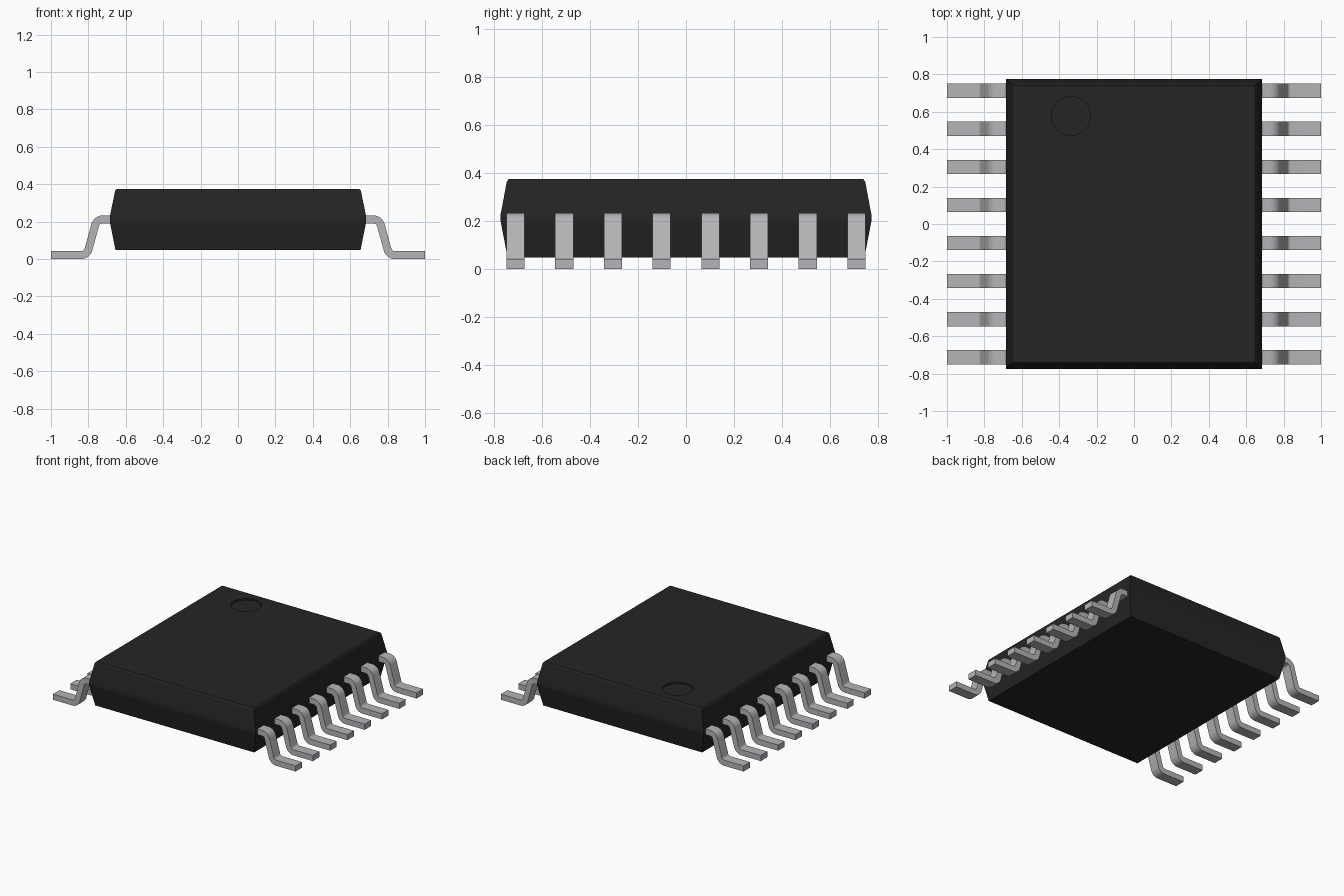
import bpy, bmesh, math
from mathutils import Vector

if "Cube" in bpy.data.objects:
    bpy.data.objects.remove(bpy.data.objects["Cube"])


def material(name, rgb):
    m = bpy.data.materials.new(name)
    m.diffuse_color = (*rgb, 1)
    m.use_nodes = True
    m.node_tree.nodes["Principled BSDF"].inputs["Base Color"].default_value = m.diffuse_color
    return m


black = material("black_plastic", (0.018, 0.018, 0.018))
metal = material("grey_metal", (0.46, 0.46, 0.48))


def add_object(name, bm, mat):
    bmesh.ops.recalc_face_normals(bm, faces=bm.faces)
    mesh = bpy.data.meshes.new(name)
    bm.to_mesh(mesh)
    bm.free()
    mesh.materials.append(mat)
    ob = bpy.data.objects.new(name, mesh)
    bpy.context.collection.objects.link(ob)
    return ob


def smooth(ob, degrees):
    bpy.ops.object.select_all(action='DESELECT')
    ob.select_set(True)
    bpy.context.view_layer.objects.active = ob
    bpy.ops.object.shade_smooth_by_angle(angle=math.radians(degrees))


# Body: stacked rectangles, widest at the middle ridge, tapering both ways
rings = [(0.048, 0.655, 0.745), (0.193, 0.684, 0.773), (0.204, 0.6855, 0.7755),
         (0.222, 0.6855, 0.7755), (0.233, 0.684, 0.773),
         (0.366, 0.657, 0.748), (0.375, 0.649, 0.740)]
bm = bmesh.new()
loops = [[bm.verts.new((sx * hx, sy * hy, z))
          for sx, sy in ((-1, -1), (1, -1), (1, 1), (-1, 1))] for z, hx, hy in rings]
for a, b in zip(loops, loops[1:]):
    for i in range(4):
        j = (i + 1) % 4
        bm.faces.new((a[i], a[j], b[j], b[i]))
bm.faces.new(loops[0])
bm.faces.new(loops[-1])
body = add_object("body", bm, black)

# Pin-one marker: shallow round recess in the top
bm = bmesh.new()
bmesh.ops.create_cone(bm, cap_ends=True, segments=48, radius1=0.104, radius2=0.104, depth=0.1)
cutter = add_object("marker_cutter", bm, black)
cutter.location = (-0.337, 0.578, 0.363 + 0.05)
cutter.hide_render = True
cut = body.modifiers.new("marker_recess", 'BOOLEAN')
cut.operation, cut.object, cut.solver = 'DIFFERENCE', cutter, 'EXACT'
bpy.context.view_layer.objects.active = body
bpy.ops.object.modifier_apply(modifier=cut.name)
bpy.data.objects.remove(cutter)
smooth(body, 25)
body.modifiers.new("even_shading", 'WEIGHTED_NORMAL').keep_sharp = True


# Lead: gull-wing centre line with rounded bends, thickened and extruded
def rounded(points, radius, steps=6):
    pts = [Vector(p) for p in points]
    out = [pts[0]]
    for p, q, r in zip(pts, pts[1:], pts[2:]):
        u, v = (p - q).normalized(), (r - q).normalized()
        half = u.angle(v) / 2
        start, end = q + u * radius / math.tan(half), q + v * radius / math.tan(half)
        centre = q + (u + v).normalized() * radius / math.sin(half)
        for k in range(steps + 1):
            d = start.lerp(end, k / steps) - centre
            out.append(centre + d.normalized() * radius)
    return out + [pts[-1]]


T, W, PITCH = 0.042, 0.076, 0.2035
path = rounded([(0.66, 0.212), (0.755, 0.212), (0.808, T / 2), (1.0, T / 2)], 0.04)
bm = bmesh.new()
sections = []
for i, p in enumerate(path):
    t = (path[min(i + 1, len(path) - 1)] - path[max(i - 1, 0)]).normalized()
    if i in (0, len(path) - 1):
        t = Vector((1, 0))
    n = Vector((-t.y, t.x)) * T / 2
    sections.append([bm.verts.new((q.x, y, q.y)) for q, y in
                     ((p + n, -W / 2), (p + n, W / 2), (p - n, W / 2), (p - n, -W / 2))])
for a, b in zip(sections, sections[1:]):
    for i in range(4):
        j = (i + 1) % 4
        bm.faces.new((a[i], a[j], b[j], b[i]))
bm.faces.new(sections[0])
bm.faces.new(sections[-1])
lead = add_object("lead_right_1", bm, metal)
smooth(lead, 35)

# Eight leads on each side, sharing one mesh
for side, turn in (("right", 0), ("left", math.pi)):
    for k in range(8):
        if side == "right" and k == 0:
            ob = lead
        else:
            ob = bpy.data.objects.new(f"lead_{side}_{k + 1}", lead.data)
            bpy.context.collection.objects.link(ob)
        ob.location.y = (k - 3.5) * PITCH
        ob.rotation_euler.z = turn
